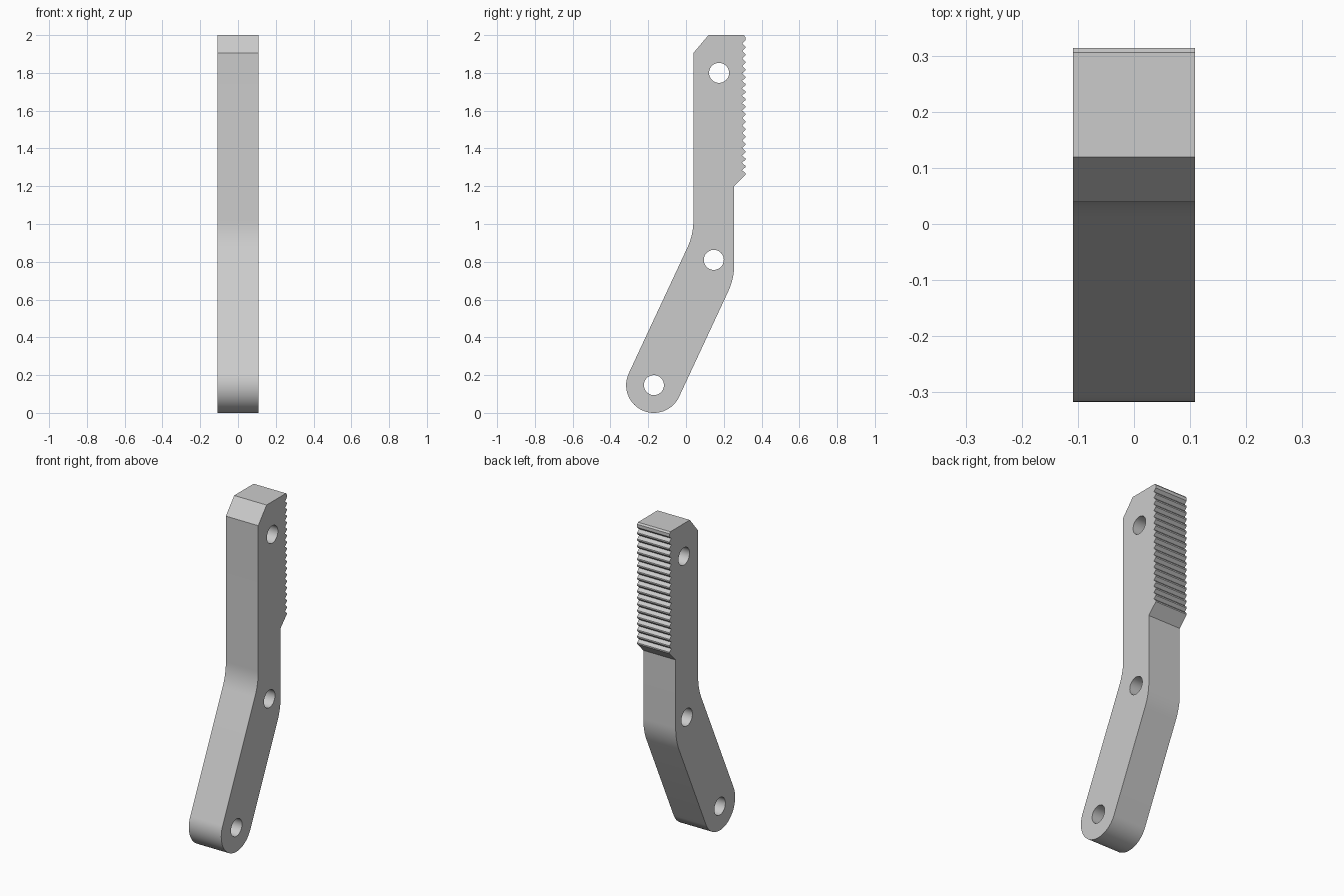
import bpy, bmesh
from math import radians, cos, sin, tan
from mathutils import Vector, Matrix

cube = bpy.data.objects.get("Cube")
if cube:
    bpy.data.objects.remove(cube)

HALF = 0.109                  # half thickness
PIVOT = Vector((-0.17, 0.147))
END_R, HOLE_R = 0.147, 0.053
LEAN = radians(25)            # tilt of the lower arm
FRONT, BACK = 0.039, 0.255    # upright front and back edges
TIP, ROOT, TEETH = 0.314, 0.297, 19


def arc(c, r, a0, a1, n):
    return [Vector((c[0] + r * cos(a0 + (a1 - a0) * i / n),
                    c[1] + r * sin(a0 + (a1 - a0) * i / n))) for i in range(n + 1)]


def bend(corner, t, d_in, d_out, n=10):
    """Rounded corner between two straight edges."""
    a, b = corner - d_in * t, corner + d_out * t
    return [a.lerp(corner, i / n).lerp(corner.lerp(b, i / n), i / n) for i in range(n + 1)]


# Side profile: rounded foot, bend, serrated grip, chamfered top, bend
arm, up = Vector((sin(LEAN), cos(LEAN))), Vector((0, 1))
outline = arc(PIVOT, END_R, radians(180) - LEAN, radians(360) - LEAN, 36)
back_z = outline[-1].y + (BACK - outline[-1].x) / tan(LEAN)
front_z = outline[0].y + (FRONT - outline[0].x) / tan(LEAN)
outline += bend(Vector((BACK, back_z)), 0.075, arm, up)
outline.append(Vector((BACK, 1.2)))
low, high = 1.265, 1.975
pitch = (high - low) / (TEETH - 1)
for i in range(TEETH):
    z = low + i * pitch
    outline += [Vector((TIP, z - 0.004)), Vector((TIP, z + 0.004))]
    if i < TEETH - 1:
        outline.append(Vector((ROOT, z + pitch / 2)))
outline += [Vector((TIP, 1.99)), Vector((TIP - 0.008, 2)),
            Vector((0.119, 2)), Vector((FRONT, 1.905))]
outline += bend(Vector((FRONT, front_z)), 0.075, -up, -arm)

# Three pin holes
loops = [outline]
for c in (PIVOT, (0.147, 0.81), (0.175, 1.8)):
    loops.append(arc(c, HOLE_R, 0, radians(360), 40)[:-1])

# Extrude the filled profile
curve = bpy.data.curves.new("lever_profile", "CURVE")
curve.dimensions, curve.fill_mode, curve.extrude = "2D", "BOTH", HALF
for pts in loops:
    s = curve.splines.new("POLY")
    s.points.add(len(pts) - 1)
    for p, v in zip(s.points, pts):
        p.co = (v.x, v.y, 0, 1)
    s.use_cyclic_u = True
helper = bpy.data.objects.new("lever_profile", curve)
bpy.context.collection.objects.link(helper)
bpy.context.view_layer.update()
mesh = bpy.data.meshes.new_from_object(
    helper.evaluated_get(bpy.context.evaluated_depsgraph_get()))
bpy.data.objects.remove(helper)

# Stand it up: profile plane becomes y-z
mesh.transform(Matrix(((0, 0, 1, 0), (1, 0, 0, 0), (0, 1, 0, 0), (0, 0, 0, 1))))
bm = bmesh.new()
bm.from_mesh(mesh)
bmesh.ops.remove_doubles(bm, verts=bm.verts, dist=0.0001)
bmesh.ops.recalc_face_normals(bm, faces=bm.faces)
bm.to_mesh(mesh)
bm.free()

grey = bpy.data.materials.new("grey metal")
grey.use_nodes = True
colour = (0.6, 0.6, 0.6, 1)
grey.diffuse_color = colour
grey.node_tree.nodes["Principled BSDF"].inputs["Base Color"].default_value = colour
mesh.materials.clear()
mesh.materials.append(grey)

lever = bpy.data.objects.new("serrated_lever", mesh)
bpy.context.collection.objects.link(lever)
bpy.ops.object.select_all(action="DESELECT")
bpy.context.view_layer.objects.active = lever
lever.select_set(True)
bpy.ops.object.shade_smooth_by_angle(angle=radians(30))
